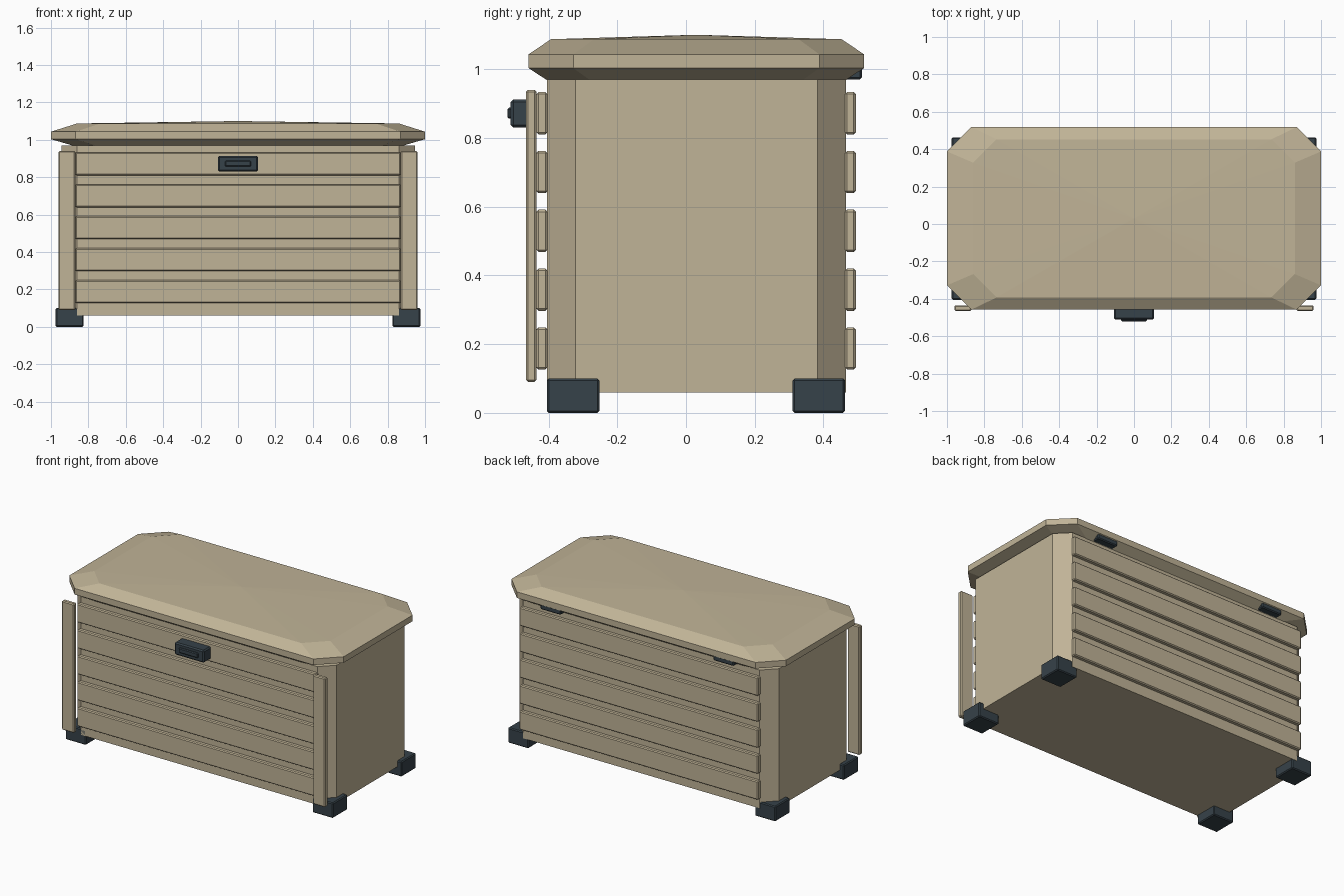
import bpy
import bmesh

cube = bpy.data.objects.get("Cube")
if cube:
    bpy.data.objects.remove(cube, do_unlink=True)

CY = 0.03  # middle of the body and lid in depth


def material(name, rgb):
    m = bpy.data.materials.new(name)
    m.use_nodes = True
    m.diffuse_color = (*rgb, 1)
    m.node_tree.nodes["Principled BSDF"].inputs["Base Color"].default_value = (*rgb, 1)
    return m


TAN = material("warm tan", (0.53, 0.455, 0.31))
DARK = material("dark slate", (0.037, 0.054, 0.067))


def finish(name, bm, mat, bevel=0.0):
    bmesh.ops.recalc_face_normals(bm, faces=bm.faces)
    mesh = bpy.data.meshes.new(name)
    bm.to_mesh(mesh)
    bm.free()
    mesh.materials.append(mat)
    obj = bpy.data.objects.new(name, mesh)
    bpy.context.collection.objects.link(obj)
    if bevel:
        mod = obj.modifiers.new("edge bevel", "BEVEL")
        mod.width = bevel
        mod.segments = 1
    return obj


def box(name, x, y, z, mat, bevel=0.006):
    """Box from (low, high) pairs on each axis."""
    bm = bmesh.new()
    bmesh.ops.create_cube(bm, size=1)
    for v in bm.verts:
        v.co = [sum(r) / 2 + c * (r[1] - r[0]) for r, c in zip((x, y, z), v.co)]
    return finish(name, bm, mat, bevel)


def octagon(bm, hx, hy, cut, z):
    """Ring of a rectangle with its corners cut off."""
    quarter = [(hx, hy - cut), (hx - cut, hy)]
    pts = quarter + [(-x, y) for x, y in reversed(quarter)]
    pts += [(-x, -y) for x, y in pts]
    return [bm.verts.new((x, y + CY, z)) for x, y in pts]


def bridge(bm, a, b):
    for i in range(len(a)):
        j = (i + 1) % len(a)
        bm.faces.new((a[i], a[j], b[j], b[i]))


# Body with cut corners
bm = bmesh.new()
low = octagon(bm, 0.945, 0.435, 0.083, 0.06)
high = octagon(bm, 0.945, 0.435, 0.083, 0.97)
bridge(bm, low, high)
bm.faces.new(low)
bm.faces.new(high)
finish("body", bm, TAN)

# Lid: sloped underside, upright rim, sloped shoulder, very shallow peak
bm = bmesh.new()
rings = [octagon(bm, *r) for r in ((0.87, 0.43, 0.125, 0.965), (1.0, 0.488, 0.13, 1.003),
                                   (1.0, 0.488, 0.13, 1.043), (0.86, 0.423, 0.125, 1.087))]
for a, b in zip(rings, rings[1:]):
    bridge(bm, a, b)
bm.faces.new(rings[0])
peak = bm.verts.new((0, CY, 1.1))
top = rings[-1]
for i in range(len(top)):
    bm.faces.new((top[i], top[(i + 1) % len(top)], peak))
finish("lid", bm, TAN)

# Horizontal slats on front and back
for i in range(5):
    z = 0.126 + i * 0.171
    for side, y in (("front", (-0.435, -0.403)), ("back", (0.463, 0.494))):
        box(f"{side}_slat_{i + 1}", (-0.87, 0.87), y, (z, z + 0.123), TAN)

for side, s in (("left", 1), ("right", -1)):
    # Upright trim boards on the front corners
    box(f"{side}_front_trim", sorted((s * 0.87, s * 0.96)), (-0.465, -0.435),
        (0.09, 0.94), TAN)
    # Feet
    for end, y in (("front", (-0.405, -0.252)), ("back", (0.31, 0.463))):
        box(f"{side}_{end}_foot", sorted((s * 0.825, s * 0.975)), y, (0.0, 0.1), DARK)
    # Hinges under the back of the lid
    box(f"{side}_hinge", sorted((s * 0.555, s * 0.705)), (0.455, 0.512),
        (0.97, 1.03), DARK)

# Latch plate and its raised grip
box("latch_plate", (-0.108, 0.108), (-0.51, -0.43), (0.83, 0.912), DARK, 0.008)
box("latch_grip", (-0.07, 0.07), (-0.52, -0.5), (0.856, 0.888), DARK, 0.005)
